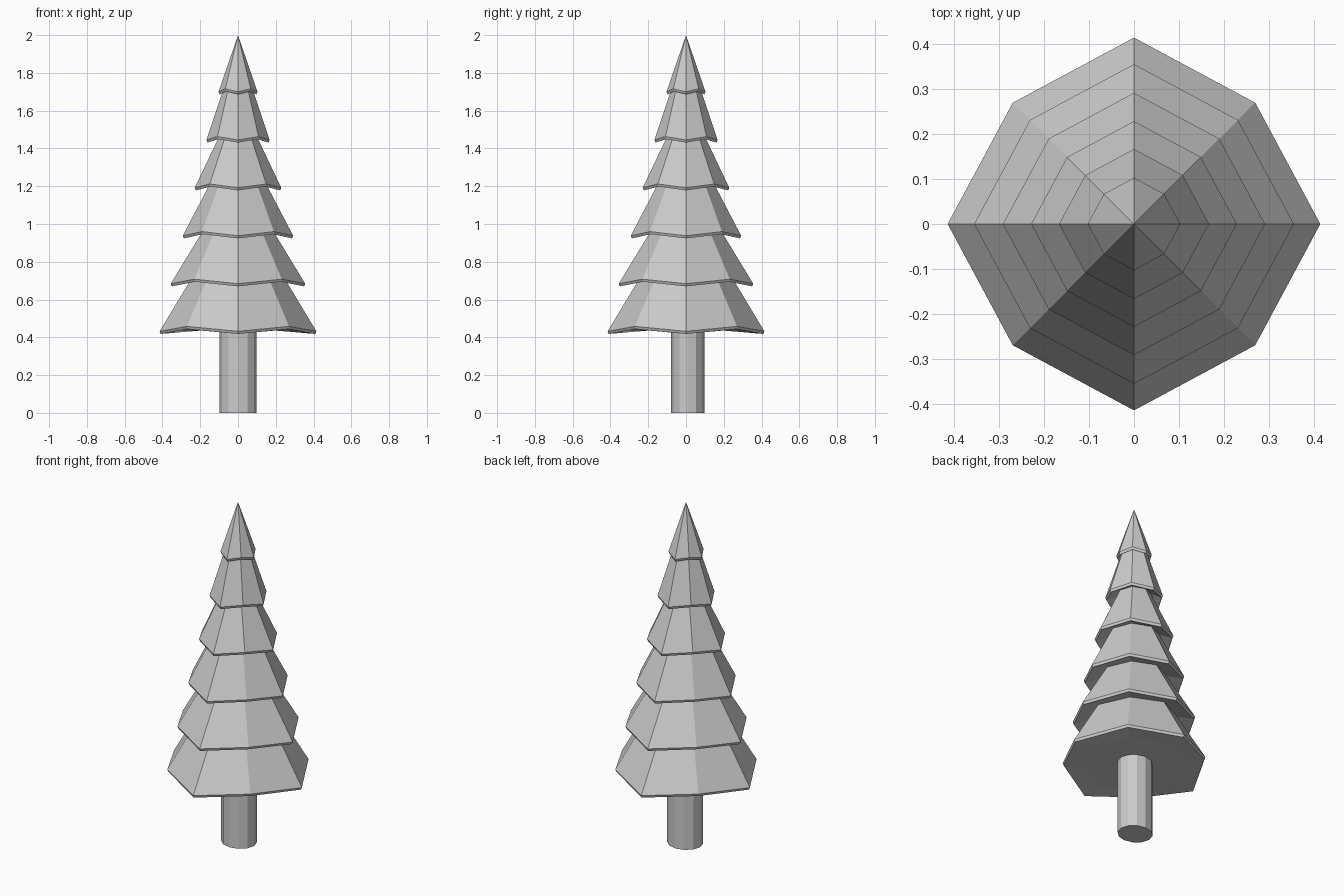
import bpy, bmesh
from math import cos, sin, pi, sqrt

if "Cube" in bpy.data.objects:
    bpy.data.objects.remove(bpy.data.objects["Cube"])

# Tiers from the bottom up: rim radius, rim height, radius of the neck under the next tier
TIERS = [(0.415, 0.432, 0.250),
         (0.356, 0.684, 0.188),
         (0.292, 0.938, 0.148),
         (0.229, 1.192, 0.098),
         (0.167, 1.445, 0.075),
         (0.103, 1.700, 0.0)]
DIAGONAL = 0.27 * sqrt(2) / 0.415   # diagonal corners sit slightly further in


def ring(bm, radius, z, lift=0.0):
    """Eight corners; the diagonal ones are pulled in and lifted."""
    verts = []
    for i in range(8):
        r = radius * (DIAGONAL if i % 2 else 1)
        a = i * pi / 4
        verts.append(bm.verts.new((r * cos(a), r * sin(a), z + (lift if i % 2 else 0))))
    return verts


def bridge(bm, a, b):
    n = len(a)
    for i in range(n):
        j = (i + 1) % n
        bm.faces.new((a[i], a[j], b[j], b[i]))


def finish(bm, name):
    bmesh.ops.recalc_face_normals(bm, faces=bm.faces)
    mesh = bpy.data.meshes.new(name)
    bm.to_mesh(mesh)
    bm.free()
    obj = bpy.data.objects.new(name, mesh)
    bpy.context.collection.objects.link(obj)
    return obj


# Foliage: one continuous stack of flared, drooping tiers with thin lips
bm = bmesh.new()
rings = [ring(bm, 0.30, 0.436)]
bm.faces.new(rings[0])
for k, (r, z, neck) in enumerate(TIERS):
    lift = 0.026 - 0.002 * k
    rings.append(ring(bm, r - 0.006, z - 0.014, lift))   # lower lip
    rings.append(ring(bm, r, z, lift))                   # upper lip
    if neck:
        rings.append(ring(bm, neck, TIERS[k + 1][1] + 0.022, 0.008))
for a, b in zip(rings, rings[1:]):
    bridge(bm, a, b)
tip = bm.verts.new((0, 0, 2))
top = rings[-1]
for i in range(8):
    bm.faces.new((top[i], top[(i + 1) % 8], tip))
finish(bm, "foliage")

# Trunk: slightly oval, set a touch towards the back
bm = bmesh.new()
bottom, upper = [[bm.verts.new((0.098 * cos(i * pi / 6), 0.009 + 0.088 * sin(i * pi / 6), z))
                  for i in range(12)] for z in (0, 0.45)]
bridge(bm, bottom, upper)
bm.faces.new(bottom)
bm.faces.new(upper)
finish(bm, "trunk")
